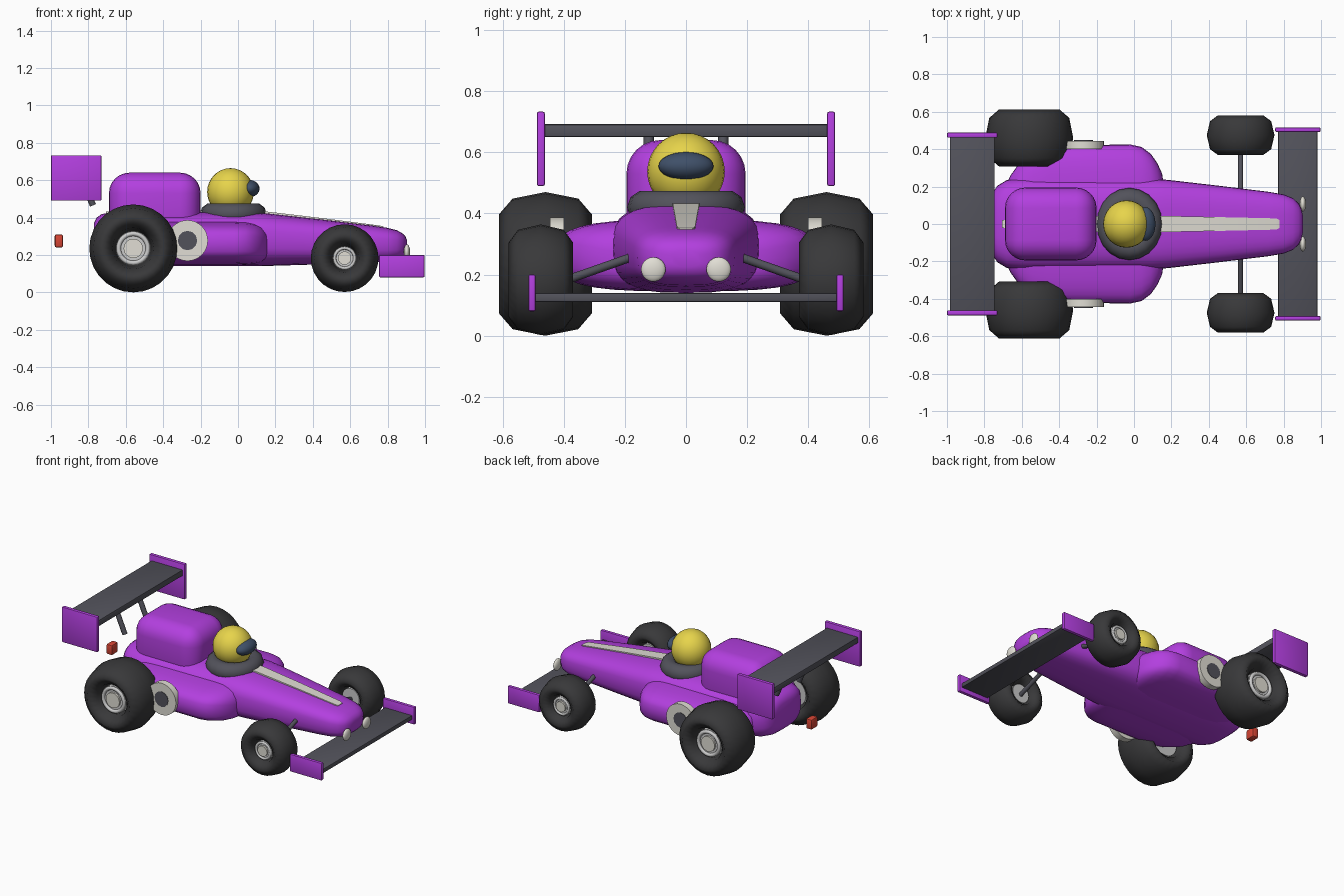
import bpy, bmesh, math
from mathutils import Vector

if "Cube" in bpy.data.objects:
    bpy.data.objects.remove(bpy.data.objects["Cube"])


def material(name, rgb):
    m = bpy.data.materials.new(name)
    m.diffuse_color = (*rgb, 1)
    m.use_nodes = True
    m.node_tree.nodes["Principled BSDF"].inputs["Base Color"].default_value = m.diffuse_color
    return m


PURPLE = material("purple_paint", (0.45, 0.05, 0.74))
DARK = material("dark_grey", (0.085, 0.085, 0.105))
RUBBER = material("rubber", (0.04, 0.04, 0.042))
WHITE = material("off_white", (0.75, 0.73, 0.66))
METAL = material("hub_metal", (0.55, 0.55, 0.53))
YELLOW = material("yellow", (0.80, 0.66, 0.07))
VISOR = material("visor_blue", (0.05, 0.08, 0.14))
RED = material("red", (0.68, 0.06, 0.035))


def finish(ob, name, mat, angle=40):
    ob.name = ob.data.name = name
    ob.data.materials.append(mat)
    bpy.ops.object.select_all(action='DESELECT')
    ob.select_set(True)
    bpy.context.view_layer.objects.active = ob
    bpy.ops.object.shade_smooth_by_angle(angle=math.radians(angle))
    return ob


def box(name, lo, hi, mat, bevel=0.006, segments=2):
    lo, hi = Vector(lo), Vector(hi)
    bpy.ops.mesh.primitive_cube_add(size=1, location=(lo + hi) / 2)
    ob = bpy.context.object
    ob.scale = hi - lo
    bpy.ops.object.transform_apply(location=False, rotation=False, scale=True)
    mod = ob.modifiers.new("round", 'BEVEL')
    mod.width, mod.segments = bevel, segments
    bpy.ops.object.modifier_apply(modifier=mod.name)
    return finish(ob, name, mat)


def ball(name, loc, radii, mat, seg=24, rings=16):
    bpy.ops.mesh.primitive_uv_sphere_add(segments=seg, ring_count=rings, radius=1, location=loc)
    bpy.context.object.scale = radii
    return finish(bpy.context.object, name, mat)


def rod(name, a, b, radius, mat, sides=24):
    a, b = Vector(a), Vector(b)
    bpy.ops.mesh.primitive_cylinder_add(vertices=sides, radius=radius, depth=(b - a).length,
                                        location=(a + b) / 2)
    ob = bpy.context.object
    ob.rotation_euler = (b - a).to_track_quat('Z', 'Y').to_euler()
    return finish(ob, name, mat)


def torus(name, loc, major, minor, rot, scale, mat, seg=28, sides=8, angle=60):
    bpy.ops.mesh.primitive_torus_add(location=loc, rotation=rot, major_radius=major,
                                     minor_radius=minor, major_segments=seg, minor_segments=sides)
    bpy.context.object.scale = scale
    return finish(bpy.context.object, name, mat, angle)


def loft(name, stations, power, mat, n=32):
    """Skin superellipse sections given as (x, half width, bottom z, top z)."""
    bm = bmesh.new()
    rings = []
    for x, w, z0, z1 in stations:
        ring = []
        for i in range(n):
            t = math.tau * i / n
            c, s = math.cos(t), math.sin(t)
            y = w * math.copysign(abs(c) ** (2 / power), c)
            z = (z0 + z1) / 2 + (z1 - z0) / 2 * math.copysign(abs(s) ** (2 / power), s)
            ring.append(bm.verts.new((x, y, z)))
        rings.append(ring)
    for a, b in zip(rings, rings[1:]):
        for i in range(n):
            j = (i + 1) % n
            bm.faces.new((a[i], a[j], b[j], b[i]))
    bm.faces.new(rings[0])
    bm.faces.new(rings[-1])
    bmesh.ops.recalc_face_normals(bm, faces=bm.faces)
    me = bpy.data.meshes.new(name)
    bm.to_mesh(me)
    bm.free()
    ob = bpy.data.objects.new(name, me)
    bpy.context.collection.objects.link(ob)
    return finish(ob, name, mat, 60)


# Main body, tapering to the rounded nose
loft("body", [(-0.77, 0.12, 0.22, 0.37), (-0.755, 0.17, 0.185, 0.40), (-0.73, 0.205, 0.165, 0.418),
              (-0.68, 0.235, 0.148, 0.428), (-0.60, 0.245, 0.14, 0.432), (0.10, 0.242, 0.14, 0.428),
              (0.18, 0.236, 0.142, 0.42), (0.45, 0.205, 0.15, 0.39), (0.72, 0.172, 0.16, 0.357),
              (0.80, 0.158, 0.165, 0.345), (0.85, 0.138, 0.175, 0.332), (0.88, 0.11, 0.19, 0.315),
              (0.895, 0.08, 0.205, 0.30), (0.903, 0.045, 0.225, 0.28)], 3, PURPLE)

# Side pods, one rounded shell passing through the body
loft("side_pods", [(-0.68, 0.22, 0.20, 0.32), (-0.66, 0.26, 0.175, 0.35), (-0.61, 0.33, 0.155, 0.37),
                   (-0.54, 0.39, 0.147, 0.378), (-0.45, 0.42, 0.145, 0.38), (-0.02, 0.425, 0.145, 0.38),
                   (0.04, 0.412, 0.147, 0.378), (0.09, 0.375, 0.15, 0.37), (0.125, 0.325, 0.158, 0.355),
                   (0.15, 0.27, 0.175, 0.33), (0.158, 0.22, 0.19, 0.31)], 3.3, PURPLE)

# Engine cover
box("engine_cover", (-0.69, -0.195, 0.30), (-0.20, 0.195, 0.64), PURPLE, 0.11, 6)

# Cockpit rim, helmet and visor
torus("cockpit_rim", (-0.025, 0, 0.42), 0.133, 0.06, (0, 0, 0), (0.92, 1, 0.95), DARK, 20, 10)
ball("helmet", (-0.04, 0, 0.537), (0.125, 0.127, 0.127), YELLOW)
ball("helmet_visor", (0.06, 0, 0.555), (0.055, 0.09, 0.046), VISOR)

# Stripe along the top of the body
bm = bmesh.new()
rows = []
for x, w, z in [(-0.705, 0.02, 0.432), (-0.60, 0.04, 0.438), (0.10, 0.044, 0.437),
                (0.18, 0.043, 0.429), (0.45, 0.037, 0.397), (0.76, 0.03, 0.357), (0.778, 0.022, 0.352)]:
    rows.append([bm.verts.new((x, s * w, z - d)) for s, d in ((-1, 0), (1, 0), (1, 0.025), (-1, 0.025))])
for a, b in zip(rows, rows[1:]):
    for i in range(4):
        bm.faces.new((a[i], a[(i + 1) % 4], b[(i + 1) % 4], b[i]))
bm.faces.new(rows[0])
bm.faces.new(rows[-1])
bmesh.ops.recalc_face_normals(bm, faces=bm.faces)
mesh = bpy.data.meshes.new("body_stripe")
bm.to_mesh(mesh)
bm.free()
stripe = bpy.data.objects.new("body_stripe", mesh)
bpy.context.collection.objects.link(stripe)
finish(stripe, "body_stripe", WHITE)

# Wing planes and tail light
box("front_wing", (0.77, -0.50, 0.11), (0.98, 0.50, 0.14), DARK)
box("rear_wing", (-0.985, -0.47, 0.65), (-0.745, 0.47, 0.692), DARK)
box("tail_light", (-0.98, -0.035, 0.24), (-0.935, 0.035, 0.31), RED, 0.01)

for s, side in ((-1, "right"), (1, "left")):
    # Wing end plates and struts
    ys = sorted((s * 0.492, s * 0.516))
    box(f"front_end_plate_{side}", (0.755, ys[0], 0.08), (0.997, ys[1], 0.20), PURPLE)
    ys = sorted((s * 0.462, s * 0.488))
    box(f"rear_end_plate_{side}", (-1.0, ys[0], 0.49), (-0.73, ys[1], 0.733), PURPLE)
    rod(f"rear_wing_strut_{side}", (-0.775, s * 0.122, 0.465), (-0.86, s * 0.122, 0.66), 0.017, DARK, 12)

    # Headlight and front suspension arm
    ball(f"headlight_{side}", (0.903, s * 0.107, 0.217), (0.017, 0.04, 0.04), WHITE)
    rod(f"front_arm_{side}", (0.57, s * 0.15, 0.267), (0.57, s * 0.44, 0.165), 0.014, DARK, 12)

    # Side pod vent disc
    rod(f"pod_vent_{side}", (-0.27, s * 0.40, 0.277), (-0.27, s * 0.445, 0.277), 0.109, WHITE, 32)
    rod(f"pod_vent_core_{side}", (-0.27, s * 0.41, 0.277), (-0.27, s * 0.448, 0.277), 0.052, DARK, 12)

    # Wheels: tyre, hub disc, rim ring and centre cap
    for end, x, y, z, major, minor, half in (("front", 0.57, 0.475, 0.183, 0.121, 0.060, 0.106),
                                             ("rear", -0.56, 0.46, 0.235, 0.162, 0.073, 0.152)):
        turn = (math.pi / 2, 0, 0)
        hole = major - minor
        torus(f"{end}_tyre_{side}", (x, s * y, z), major, minor, turn, (1, 1, half / minor), RUBBER)
        face = y + half * 0.6
        rod(f"{end}_hub_{side}", (x, s * (2 * y - face), z), (x, s * face, z), hole * 1.05, METAL)
        torus(f"{end}_rim_{side}", (x, s * face, z), hole * 0.88, hole * 0.14, turn, (1, 1, 1), METAL)
        rod(f"{end}_cap_{side}", (x, s * y, z), (x, s * (face + 0.012), z), hole * 0.58, WHITE)
